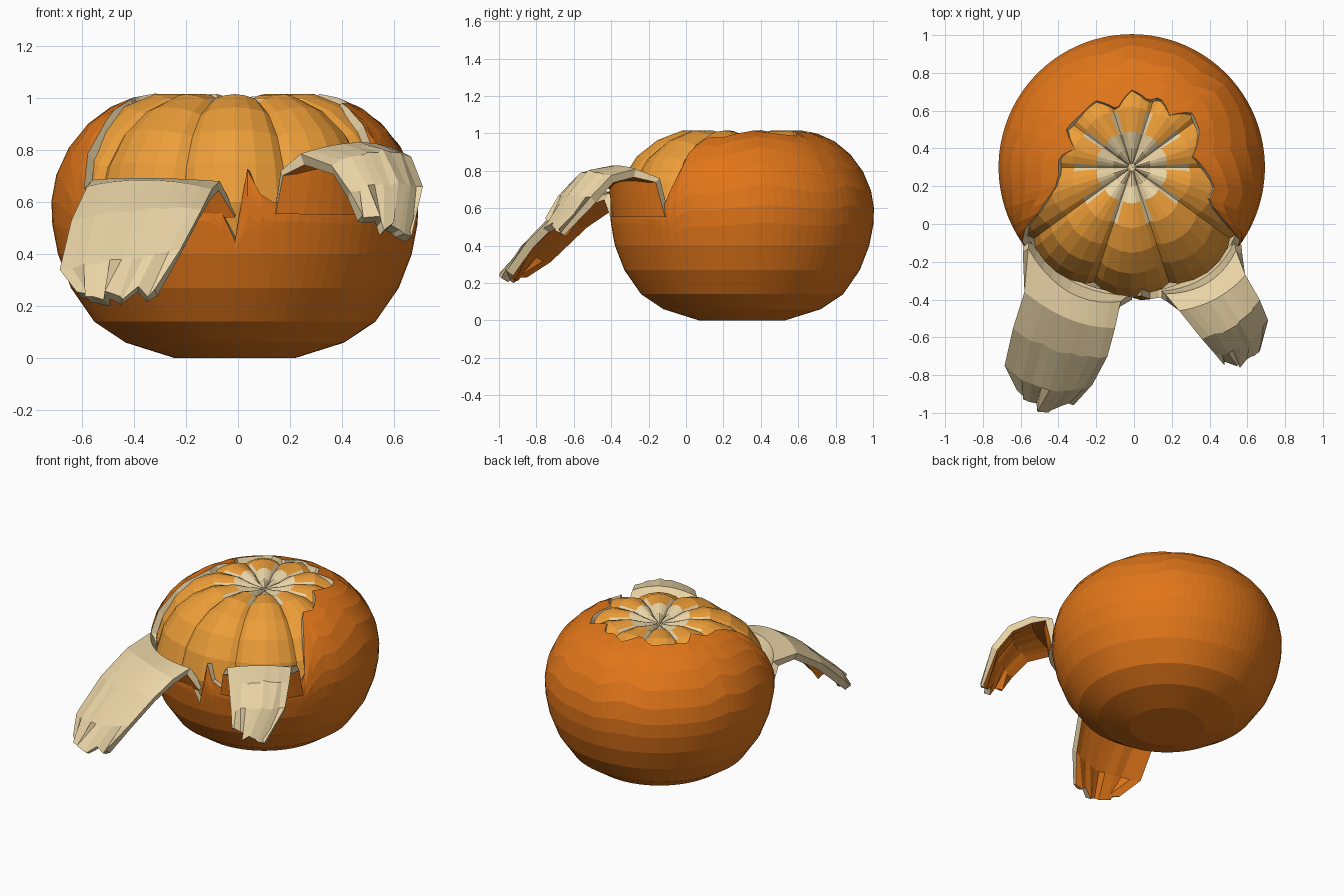
import bpy, math, random
from mathutils import Vector

if "Cube" in bpy.data.objects:
    bpy.data.objects.remove(bpy.data.objects["Cube"])

random.seed(4)
CX, CY = -0.012, 0.3


def material(name, col):
    m = bpy.data.materials.new(name)
    m.diffuse_color = (*col, 1)
    m.use_nodes = True
    m.node_tree.nodes["Principled BSDF"].inputs["Base Color"].default_value = m.diffuse_color
    return m


RIND = material("rind", (0.75, 0.18, 0.01))
PITH = material("pith", (0.82, 0.66, 0.38))
FLESH = material("flesh", (0.84, 0.34, 0.04))


def make(name, verts, faces, mats, idx=None):
    me = bpy.data.meshes.new(name)
    me.from_pydata(verts, [], faces)
    for m in mats:
        me.materials.append(m)
    if idx:
        me.polygons.foreach_set("material_index", idx)
    ob = bpy.data.objects.new(name, me)
    bpy.context.collection.objects.link(ob)
    return ob


def thicken(ob, t, rim_offset):
    s = ob.modifiers.new("thickness", "SOLIDIFY")
    s.thickness, s.offset = t, -1
    s.material_offset, s.material_offset_rim = 1, rim_offset


def lerp_table(table, x):
    for (x0, y0), (x1, y1) in zip(table, table[1:]):
        if x <= x1:
            return y0 + (y1 - y0) * (x - x0) / (x1 - x0)
    return table[-1][1]


def polar(r, deg, z):
    a = math.radians(deg)  # measured from the front, towards +x
    return (CX + r * math.sin(a), CY - r * math.cos(a), z)


# Peel shell: turned profile that stops at a ragged rim, open at the front
PROFILE = [(0, 0), (.23, 0), (.42, .06), (.54, .14), (.63, .27), (.68, .4), (.705, .53),
           (.705, .63), (.675, .75), (.60, .87), (.50, .955), (.40, 1.0), (.28, 1.025)]
R_TAB = [(i, p[0]) for i, p in enumerate(PROFILE)]
Z_TAB = [(i, p[1]) for i, p in enumerate(PROFILE)]
RIM = [(-180, 10.9), (-166, 11.7), (-152, 11.0), (-136, 11.1), (-120, 11.0), (-108, 11.7),
       (-98, 11.1), (-84, 11.1), (-74, 10.8), (-64, 9.5), (-57, 7.4), (-53, 6.7), (-6, 6.7),
       (0, 5.4), (4, 7.8), (8, 7.0), (12, 6.7), (52, 6.5), (56, 7.5), (60, 9.3), (66, 10.6),
       (76, 10.5), (86, 11.0), (100, 11.6), (120, 10.9), (132, 10.7), (144, 11.5),
       (158, 11.0), (166, 11.3), (180, 10.9)]
N, ROWS, LOW = 90, 11, 4
verts, faces = [], []
for i in range(ROWS + 1):
    for j in range(N):
        deg = -180 + 360 * j / N
        # level rings below, rings squeezed under the rim above
        u = 1 + i if i <= LOW else 5 + (lerp_table(RIM, deg) - 5) * (i - LOW) / (ROWS - LOW)
        verts.append(polar(lerp_table(R_TAB, u), deg, lerp_table(Z_TAB, u)))
for i in range(ROWS):
    for j in range(N):
        k = (j + 1) % N
        faces.append((i * N + j, i * N + k, (i + 1) * N + k, (i + 1) * N + j))
faces.append(tuple(reversed(range(N))))
thicken(make("peel_shell", verts, faces, [RIND, PITH]), 0.04, 1)

# Fruit: ten bulging segments with pith around the core and in the grooves
FRUIT = [(.02, .965), (.1, .985), (.19, 1.012), (.32, 1.012), (.45, .962), (.56, .875),
         (.64, .75), (.682, .6), (.65, .4), (.5, .2), (.25, .09)]
SLICE = [(0, .94), (.1, .97), (.3, .995), (.5, 1.005), (.7, .995), (.9, .97)]
cols = [(18 + 36 * (s + f), k) for s in range(10) for f, k in SLICE]
M = len(cols)
verts, faces, idx = [], [], []
for r, z in FRUIT:
    for deg, k in cols:
        verts.append(polar(r * k, deg, .5 + (z - .5) * k))
for i in range(len(FRUIT) - 1):
    for j in range(M):
        k = (j + 1) % M
        faces.append((i * M + j, (i + 1) * M + j, (i + 1) * M + k, i * M + k))
        groove = j % 6 in (0, 5)
        idx.append(1 if i < 2 or (groove and i < 3) else 0)
faces.append(tuple(range(M)))
faces.append(tuple(reversed(range((len(FRUIT) - 1) * M, len(FRUIT) * M))))
idx += [1, 0]
make("fruit_segments", verts, faces, [FLESH, PITH], idx)


# Folded-out flaps: lofted between a left and a right edge path
def flap(name, left, right, bulge, rag):
    C = 10
    verts, faces = [], []
    for i, (a, b) in enumerate(zip(left, right)):
        for j in range(C + 1):
            t = j / C
            p = Vector(a).lerp(Vector(b), t) + Vector(bulge[i]) * 4 * t * (1 - t)
            if i > 2 and 0 < j < C:
                w = .008 if i < len(left) - 1 else rag
                p += Vector([random.uniform(-w, w) for _ in range(3)])
            verts.append(p)
    for i in range(len(left) - 1):
        for j in range(C):
            a = i * (C + 1) + j
            faces.append((a, a + C + 1, a + C + 2, a + 1))
    thicken(make(name, verts, faces, [PITH, RIND]), 0.045, 0)


flap("left_flap",
     [(-.555, -.06, .56), (-.56, -.13, .685), (-.58, -.36, .66), (-.64, -.55, .53),
      (-.685, -.75, .34), (-.62, -.88, .255)],
     [(-.01, -.36, .56), (-.07, -.41, .68), (-.1, -.55, .65), (-.14, -.70, .57),
      (-.22, -.85, .42), (-.32, -.96, .265)],
     [(-.035, -.07, 0), (-.03, -.09, .01), (0, -.05, .03), (0, -.05, .02),
      (0, -.08, .0), (-.02, -.06, -.015)], .025)
flap("right_flap",
     [(.14, -.35, .56), (.165, -.37, .72), (.24, -.46, .785), (.36, -.61, .74),
      (.43, -.69, .64), (.48, -.75, .55)],
     [(.53, -.09, .56), (.54, -.14, .76), (.59, -.27, .81), (.665, -.40, .775),
      (.71, -.51, .66), (.66, -.68, .49)],
     [(.04, -.055, 0), (.04, -.055, .03), (.02, -.03, .03), (.02, -.03, .04),
      (.02, -.04, .02), (.01, -.02, -.02)], .025)
